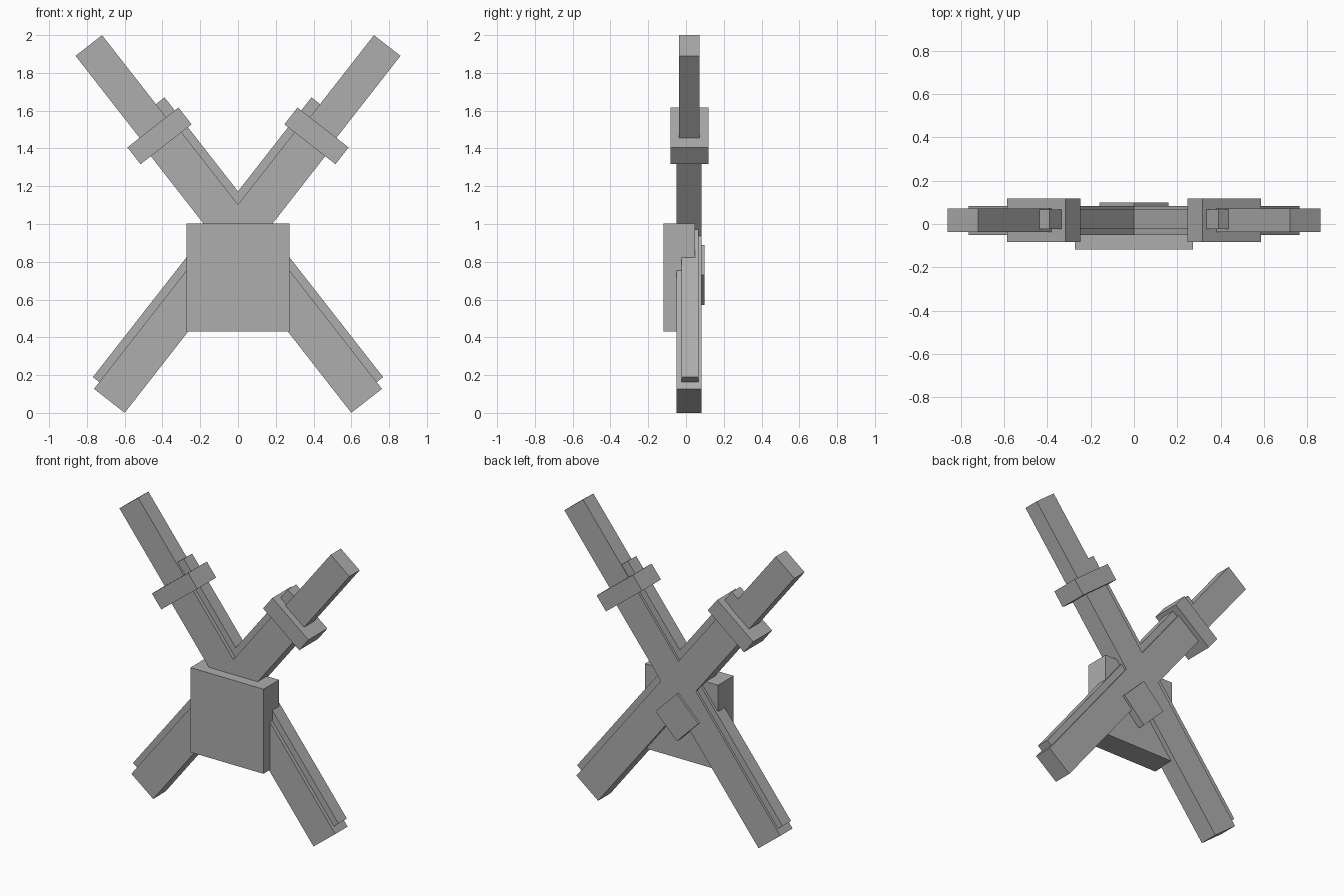
import bpy
import math
from mathutils import Matrix

TILT = math.radians(52)  # lean of each crossed bar from horizontal

old = bpy.data.objects.get("Cube")
if old:
    bpy.data.objects.remove(old, do_unlink=True)

grey = bpy.data.materials.new("plain_grey")
grey.use_nodes = True
colour = (0.42, 0.42, 0.42, 1.0)
grey.diffuse_color = colour
grey.node_tree.nodes["Principled BSDF"].inputs["Base Color"].default_value = colour


def block(name, centre, size, angle=0.0):
    """Flat-sided box, turned about the y axis by angle."""
    bpy.ops.mesh.primitive_cube_add(size=1)
    obj = bpy.context.object
    obj.name = obj.data.name = name
    obj.data.transform(Matrix.Diagonal((*size, 1)))
    obj.location = centre
    obj.rotation_euler.y = angle
    obj.data.materials.append(grey)
    return obj


def bar_part(name, along, across, depth):
    """Box given as ranges along, across and through a bar, made on both sides."""
    u, v, y = (sum(r) / 2 for r in (along, across, depth))
    size = [r[1] - r[0] for r in (along, depth, across)]
    x = u * math.cos(TILT) - v * math.sin(TILT)
    z = u * math.sin(TILT) + v * math.cos(TILT)
    for side, sign in (("left", 1), ("right", -1)):
        block(f"{side}_{name}", (sign * x, y, z), size, -sign * TILT)


# Two crossed swords in their sheaths
bar_part("sheath", (-0.369, 1.41), (0.473, 0.679), (-0.05, 0.082))
bar_part("sheath_rib", (-0.324, 1.556), (0.6, 0.722), (-0.024, 0.066))
bar_part("guard", (1.355, 1.468), (0.404, 0.747), (-0.083, 0.118))
bar_part("handle", (1.41, 2.019), (0.486, 0.664), (-0.038, 0.071))

# Front box and the diamond plate on the back
block("front_box", (0, -0.035, 0.716), (0.546, 0.166, 0.572))
block("back_plate", (0, 0.069, 0.73), (0.226, 0.058, 0.226), math.radians(45))
